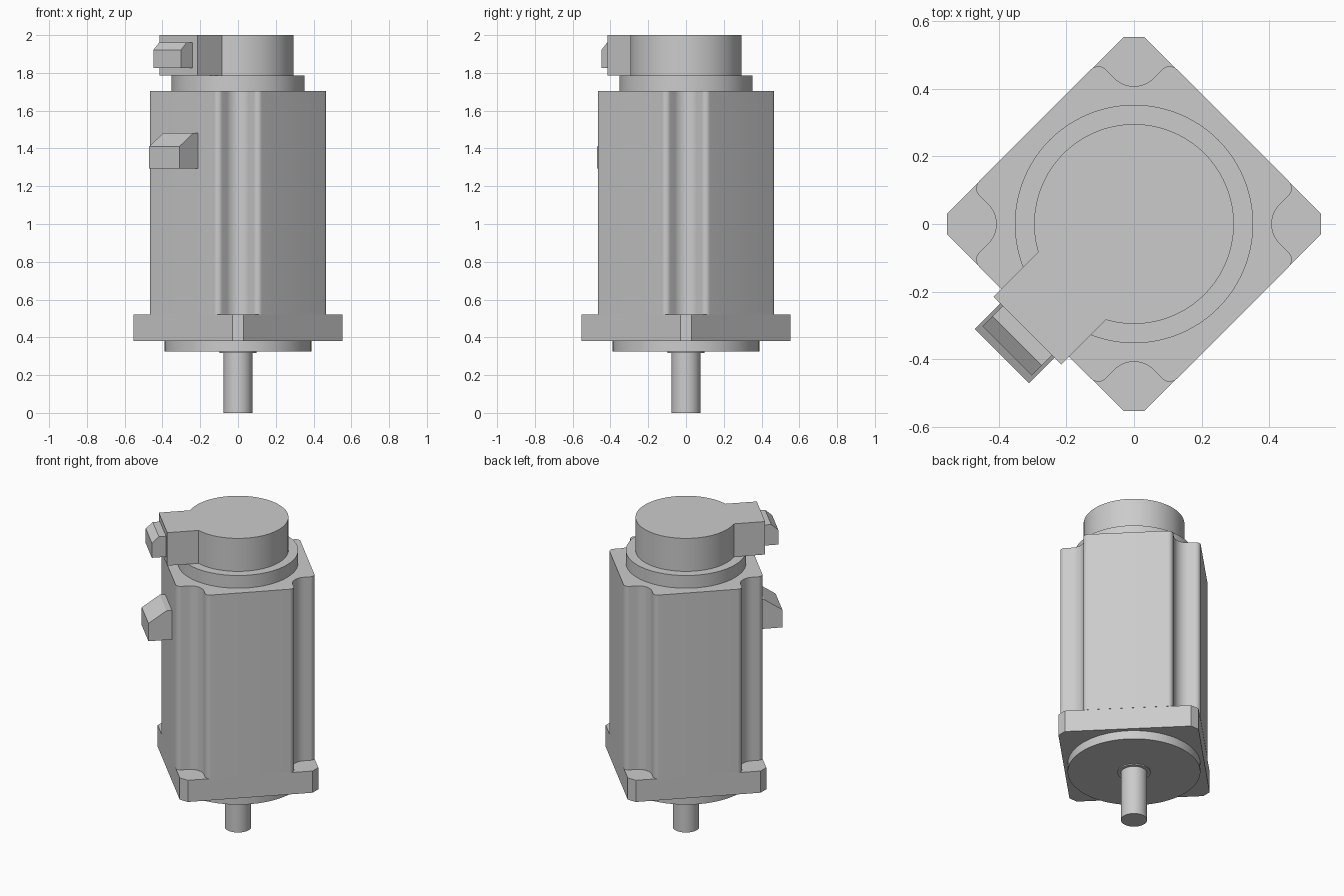
import bpy, bmesh
from math import sin, cos, pi, radians, sqrt, asin
from mathutils import Matrix, Vector

cube = bpy.data.objects.get("Cube")
if cube:
    bpy.data.objects.remove(cube, do_unlink=True)

# One plain grey for the whole motor
grey = bpy.data.materials.new("plain grey")
grey.use_nodes = True
colour = (0.6, 0.6, 0.6, 1)
grey.diffuse_color = colour
grey.node_tree.nodes["Principled BSDF"].inputs["Base Color"].default_value = colour


def extrude(name, outline, depth, matrix=Matrix()):
    """Closed 2D outline pulled along local z, then placed by matrix."""
    bm = bmesh.new()
    face = bm.faces.new([bm.verts.new((x, y, 0)) for x, y in outline])
    new = bmesh.ops.extrude_face_region(bm, geom=[face])["geom"]
    tops = [g for g in new if isinstance(g, bmesh.types.BMVert)]
    bmesh.ops.translate(bm, verts=tops, vec=(0, 0, depth))
    bmesh.ops.recalc_face_normals(bm, faces=bm.faces)
    bm.transform(matrix)
    mesh = bpy.data.meshes.new(name)
    bm.to_mesh(mesh)
    bm.free()
    mesh.materials.append(grey)
    obj = bpy.data.objects.new(name, mesh)
    bpy.context.collection.objects.link(obj)
    bpy.ops.object.select_all(action="DESELECT")
    obj.select_set(True)
    bpy.context.view_layer.objects.active = obj
    bpy.ops.object.shade_smooth_by_angle(angle=radians(30))
    return obj


def layer(name, outline, z0, z1):
    return extrude(name, outline, z1 - z0, Matrix.Translation((0, 0, z0)))


def arc(cx, cy, r, start, end, steps):
    angles = [radians(start + (end - start) * i / steps) for i in range(steps + 1)]
    return [(cx + r * cos(a), cy + r * sin(a)) for a in angles]


def disc(name, r, z0, z1):
    return layer(name, arc(0, 0, r, 0, 360, 96)[:-1], z0, z1)


def four_corners(half):
    """Repeat half a corner (from the +y axis outwards) around the square."""
    corner = half[::-1] + [(-x, y) for x, y in half if x > 1e-6]
    points = []
    for i in range(4):
        turn = Matrix.Rotation(i * pi / 2, 2)
        points += [tuple(turn @ Vector(p)) for p in corner]
    return points


# Shaft, its collar and the round pilot
disc("shaft", 0.077, 0, 0.325)
disc("shaft_collar", 0.097, 0.318, 0.33)
disc("pilot_disc", 0.388, 0.325, 0.38)

# Square flange with clipped corners
layer("mounting_flange", four_corners([(0.029, 0.553)]), 0.38, 0.52)

# Housing with a scooped, filleted groove at each corner
scoop, fillet = 0.082, 0.03
groove = arc(0, 0.407 + scoop, scoop, -90, -45, 8)
groove += arc(0.105, 0.436, fillet, 135, 45, 8)
layer("motor_housing", four_corners(groove), 0.52, 1.705)

# Rear ring and encoder cap with its cable block facing the -x -y corner
disc("rear_ring", 0.352, 1.705, 1.787)
r, half_width, reach = 0.295, 0.141, 0.4455
opening = asin(half_width / r) * 180 / pi
cap = arc(0, 0, r, opening, 360 - opening, 96)
cap += [(reach, -half_width), (reach, half_width)]
turn = Matrix.Rotation(radians(225), 4, "Z")
extrude("encoder_cap", cap, 2 - 1.787, turn @ Matrix.Translation((0, 0, 1.787)))


# Sockets with a sloping top, drawn in side profile (distance out, height)
def socket(name, inner, shoulder, outer, low, lip, high, half):
    side = [(inner, low), (outer, low), (outer, lip), (shoulder, high), (inner, high)]
    upright = Matrix.Translation((0, half, 0)) @ Matrix.Rotation(pi / 2, 4, "X")
    extrude(name, side, 2 * half, turn @ upright)


socket("encoder_socket", 0.43, 0.488, 0.53, 1.827, 1.922, 1.96, 0.103)
socket("power_socket", 0.39, 0.445, 0.552, 1.295, 1.41, 1.483, 0.113)
